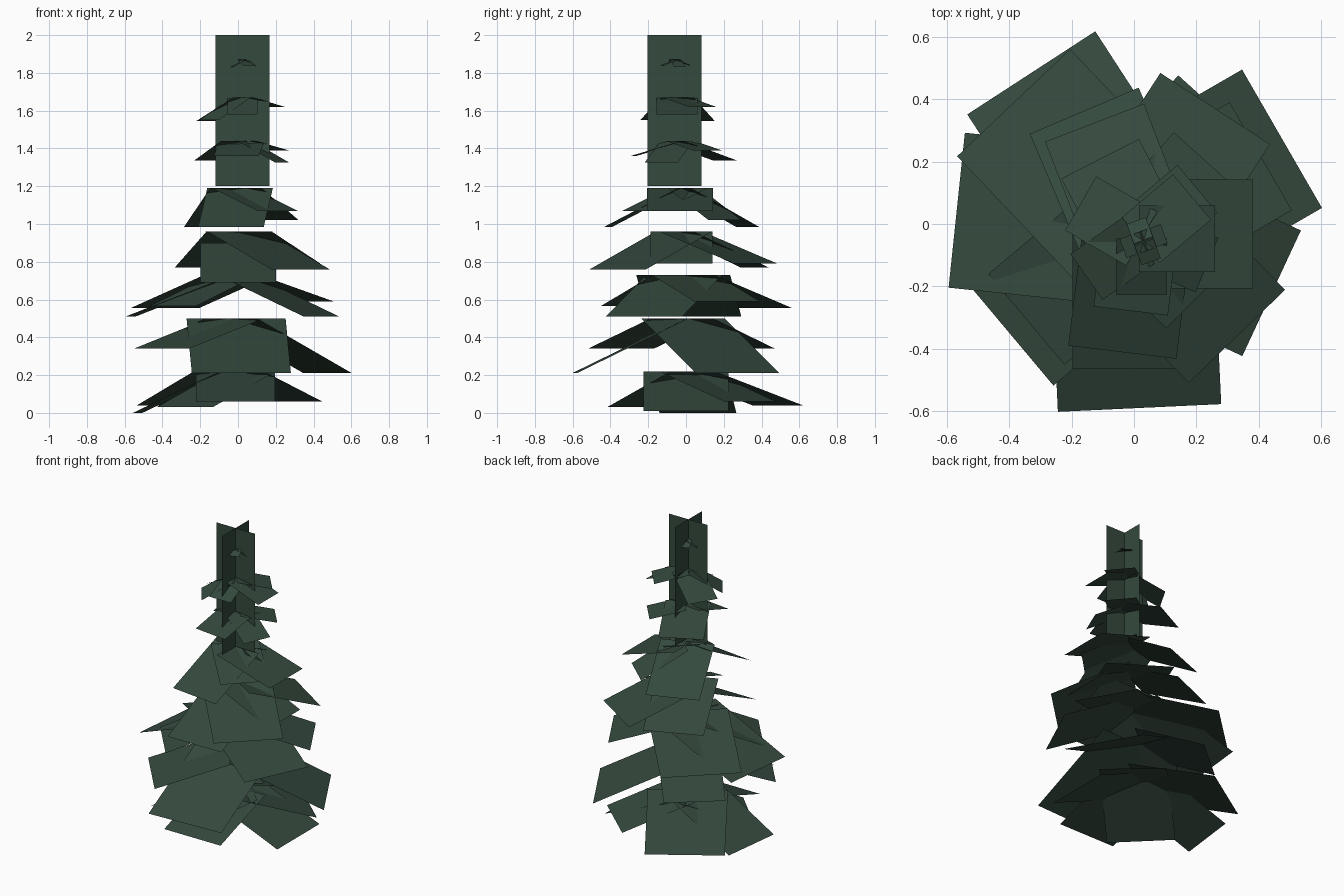
import bpy, math
from mathutils import Vector

if "Cube" in bpy.data.objects:
    bpy.data.objects.remove(bpy.data.objects["Cube"])

needle = bpy.data.materials.new("dark_pine_green")
needle.diffuse_color = (0.035, 0.067, 0.048, 1)
needle.use_nodes = True
needle.node_tree.nodes["Principled BSDF"].inputs["Base Color"].default_value = needle.diffuse_color


def make_object(name, quads):
    """One mesh made of separate flat four-cornered cards."""
    verts = [v for q in quads for v in q]
    faces = [tuple(range(i, i + 4)) for i in range(0, len(verts), 4)]
    mesh = bpy.data.meshes.new(name)
    mesh.from_pydata(verts, [], faces)
    mesh.materials.append(needle)
    bpy.context.collection.objects.link(bpy.data.objects.new(name, mesh))


def branch_card(angle, reach, width, z_tip, z_root):
    """Near-square card that droops from the stem to its outer edge."""
    axis = Vector((-0.015 + 0.025 * z_tip, -0.03 * z_tip, 0))
    a = math.radians(angle)
    out = Vector((math.cos(a), math.sin(a), 0))
    side = Vector((-out.y, out.x, 0)) * width / 2
    tip = axis + out * reach + Vector((0, 0, z_tip))
    root = axis + out * (reach - 1.13 * width) + Vector((0, 0, z_root))
    return [root - side, tip - side, tip + side, root + side]


def branch_tier(name, z_root, cards):
    make_object(name, [branch_card(*c, z_root) for c in cards])


# Branch tiers from the ground up: (angle, reach, width, tip height)
branch_tier("branches_ground", 0.22, [
    (123, .58, .49, .04), (270, .465, .42, .06), (0, .465, .45, .01),
    (48, .46, .41, .06), (173, .52, .41, 0), (225, .38, .42, .03)])
branch_tier("branches_low", 0.50, [
    (272.7, .585, .525, .21), (30, .56, .513, .21),
    (220, .52, .455, .34), (130, .47, .38, .34)])
branch_tier("branches_lower_middle", 0.73, [
    (133.5, .56, .50, .555), (174, .57, .50, .51), (-25, .49, .445, .51),
    (30, .47, .40, .59), (220, .45, .38, .565)])
branch_tier("branches_middle", 0.96, [
    (-46, .47, .43, .76), (57, .47, .42, .79), (113, .42, .38, .77),
    (0, .36, .33, .79)])
branch_tier("branch_middle_front", 0.90, [(270, .445, .40, .69)])
branch_tier("branches_upper_middle", 1.19, [
    (111, .38, .34, .985), (263, .385, .35, .985), (0, .37, .35, 1.07),
    (48, .32, .26, 1.02), (-45, .28, .30, 1.07)])
branch_tier("branches_high", 1.44, [
    (117, .28, .28, 1.335), (263, .24, .24, 1.36),
    (-23, .235, .19, 1.325), (40, .24, .20, 1.39)])
branch_tier("branches_upper", 1.67, [
    (150, .225, .20, 1.545), (270, .18, .16, 1.58), (0, .235, .215, 1.58),
    (215, .215, .18, 1.55), (40, .21, .19, 1.62)])
branch_tier("branches_tip", 1.87, [
    (20 + 90 * i, .07, .065, 1.83 + .01 * (i % 2)) for i in range(4)])

# Two crossed upright cards form the top of the tree
cx, cy, half, low, high = 0.024, -0.06, 0.143, 1.2, 2.0
make_object("treetop_cross", [
    [(cx - half, cy, low), (cx + half, cy, low), (cx + half, cy, high), (cx - half, cy, high)],
    [(cx, cy - half, low), (cx, cy + half, low), (cx, cy + half, high), (cx, cy - half, high)]])
